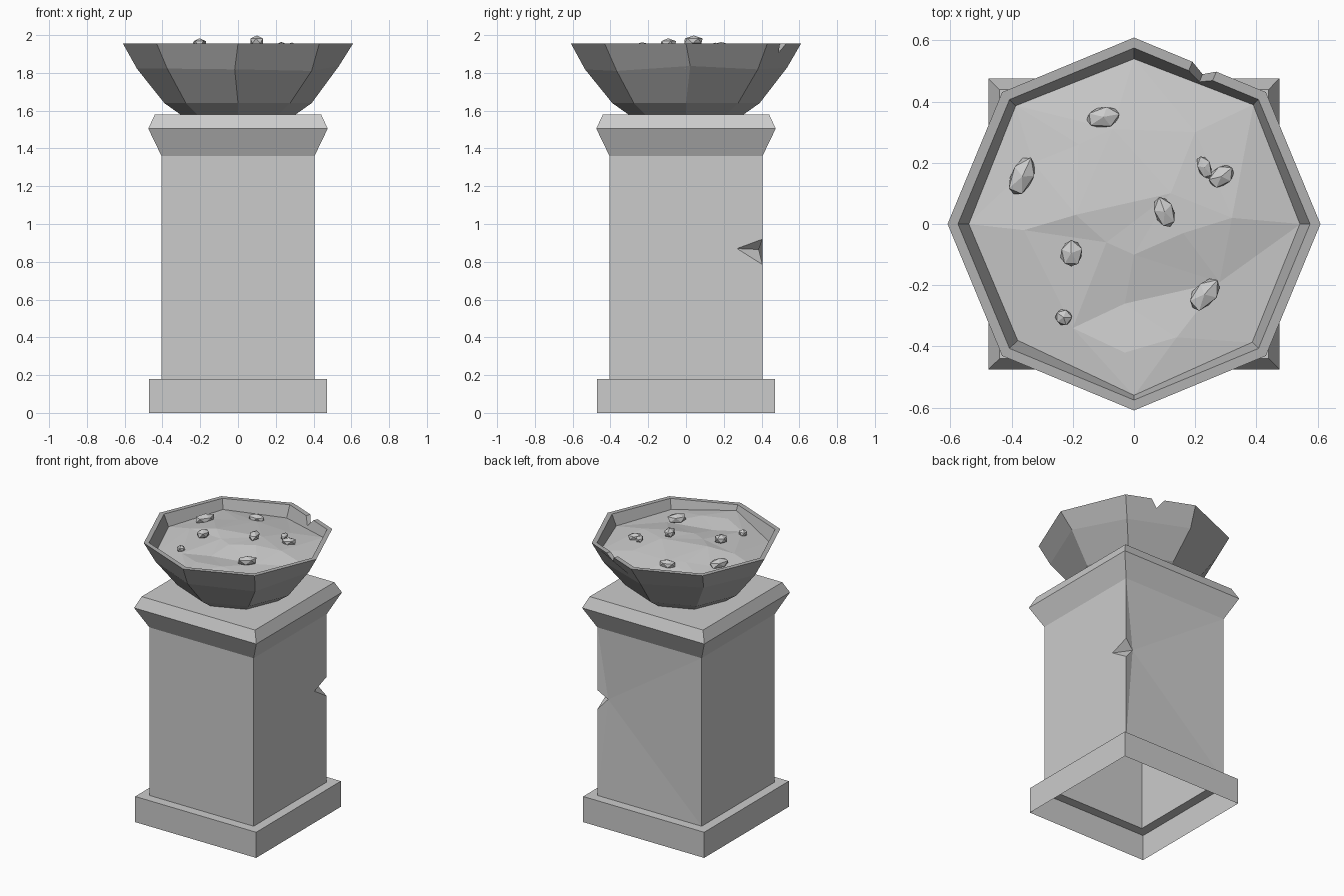
import bpy, bmesh, random
from math import cos, sin, pi, radians
from mathutils import Vector, Matrix
from mathutils.geometry import delaunay_2d_cdt

random.seed(4)
cube = bpy.data.objects.get("Cube")
if cube:
    bpy.data.objects.remove(cube, do_unlink=True)


def material(name, value):
    mat = bpy.data.materials.new(name)
    mat.use_nodes = True
    colour = (value, value, value, 1)
    mat.diffuse_color = colour
    mat.node_tree.nodes["Principled BSDF"].inputs["Base Color"].default_value = colour
    return mat


stone = material("pale_stone", 0.6)
dark_stone = material("dark_stone", 0.44)
sand_grey = material("sand_grey", 0.6)


def build(name, verts, faces, mat, fix_normals=True):
    mesh = bpy.data.meshes.new(name)
    mesh.from_pydata([tuple(v) for v in verts], [], faces)
    if fix_normals:
        bm = bmesh.new()
        bm.from_mesh(mesh)
        bmesh.ops.recalc_face_normals(bm, faces=bm.faces[:])
        bm.to_mesh(mesh)
        bm.free()
    mesh.materials.append(mat)
    obj = bpy.data.objects.new(name, mesh)
    bpy.context.collection.objects.link(obj)
    return obj


def loft(rings, cap_start=False, cap_end=False):
    """Join rings of equal point count into vertices and faces."""
    n = len(rings[0])
    verts = [v for ring in rings for v in ring]
    faces = []
    for k in range(len(rings) - 1):
        for i in range(n):
            j = (i + 1) % n
            faces.append((k * n + i, k * n + j, (k + 1) * n + j, (k + 1) * n + i))
    if cap_start:
        faces.append(tuple(reversed(range(n))))
    if cap_end:
        faces.append(tuple(range(len(verts) - n, len(verts))))
    return verts, faces


def square(half, z):
    return [(x * half, y * half, z) for x, y in ((-1, -1), (1, -1), (1, 1), (-1, 1))]


# Pedestal base (open underneath) and cap
base = loft([square(0.47, 0), square(0.47, 0.18), square(0.405, 0.18)])
build("pedestal_base", *base, stone, False)
cap = loft([square(0.405, 1.36), square(0.475, 1.505), square(0.44, 1.58)], cap_end=True)
build("pedestal_cap", *cap, stone, False)

# Hollow shaft with a chipped back corner
c = 0.405
shaft_verts = square(c, 0.18) + square(c, 1.36) + [
    (c, c, 0.785), (c, 0.27, 0.87), (c, c, 0.92), (0.335, 0.385, 0.865)]
low, tip, high, dent = 8, 9, 10, 11
shaft_faces = [(0, 1, 5, 4), (3, 0, 4, 7), (1, 2, low, tip, high, 6, 5),
               (tip, dent, high), (tip, low, dent)]
back_outline = [high, 6, 7, 3, 2, low]
shaft_faces += [(dent, b, a) for a, b in zip(back_outline[1:], back_outline)]
# The fan follows the back outline the other way round
shaft_faces[5:] = [(f[0], f[2], f[1]) for f in shaft_faces[5:]]
build("pedestal_shaft", shaft_verts, shaft_faces, stone)


# Eight-sided bowl with slightly uneven middle rings
def octagon(r, z, wobble=0.0):
    ring = []
    for i in range(8):
        a = i * pi / 4 + random.uniform(-wobble, wobble) * 3
        ring.append((r * cos(a), r * sin(a), z + random.uniform(-wobble, wobble)))
    return ring


bowl_rings = [octagon(0.305, 1.58), octagon(0.39, 1.64), octagon(0.535, 1.825, 0.016),
              octagon(0.609, 1.955), octagon(0.575, 1.955), octagon(0.515, 1.82)]
bowl = build("bowl", *loft(bowl_rings, True, True), dark_stone)

# Small notch broken out of the rim
outward = Vector((cos(radians(67.5)), sin(radians(67.5)), 0))
along = Vector((outward.y, -outward.x, 0))
centre = Vector((0.225, 0.505, 0))
profile = [(-0.055, 1.97), (0.055, 1.97), (0.005, 1.905)]
notch_rings = [[centre + outward * d + along * s + Vector((0, 0, z)) for s, z in profile]
               for d in (-0.07, 0.1)]
cutter = build("notch_cutter", *loft(notch_rings, True, True), dark_stone)
cutter.hide_render = True
mod = bowl.modifiers.new("notch", "BOOLEAN")
mod.operation = "DIFFERENCE"
mod.solver = "EXACT"
mod.object = cutter
bpy.context.view_layer.objects.active = bowl
bpy.ops.object.modifier_apply(modifier=mod.name)
bpy.data.objects.remove(cutter, do_unlink=True)

# Uneven sand: edge heights by direction, then inner bumps
edge_z = [1.88, 1.9, 1.875, 1.89, 1.875, 1.87, 1.92, 1.89]
points = []
for i, z in enumerate(edge_z):
    r = 0.577 - (1.955 - z) * 0.44
    points.append(Vector((r * cos(i * pi / 4), r * sin(i * pi / 4), z)))
points += [Vector(p) for p in (
    (-.18, .26, 1.92), (-.07, .31, 1.92), (.12, .1, 1.945), (-.19, .03, 1.945),
    (-.09, -.06, 1.935), (0, -.1, 1.935), (.16, -.03, 1.945), (-.03, -.26, 1.905),
    (.28, -.19, 1.905), (.14, -.37, 1.92), (-.03, -.42, 1.925), (-.2, -.34, 1.91),
    (-.36, -.02, 1.92), (.32, .02, 1.93), (.2, .3, 1.915), (-.33, .2, 1.91))]
tris = delaunay_2d_cdt([p.xy for p in points], [], [list(range(8))], 1, 1e-5)
heights = [points[src[0]].z for src in tris[3]]
sand_verts = [(p.x, p.y, z) for p, z in zip(tris[0], heights)]
build("sand", sand_verts, [tuple(f) for f in tris[2]], sand_grey, False)

# Faceted pebbles: x, y, top height, half length, half width, turn
pebbles = [(-.1, .35, 1.95, .064, .038, 10), (-.365, .155, 1.955, .072, .043, 65),
           (.23, .185, 1.965, .044, .025, 110), (.285, .155, 1.96, .05, .034, 40),
           (.1, .04, 1.998, .056, .036, 110), (-.205, -.095, 1.985, .046, .04, 90),
           (.23, -.23, 1.965, .068, .042, 48), (-.23, -.305, 1.945, .03, .029, 0)]
for n, (x, y, top, length, width, turn) in enumerate(pebbles, 1):
    bm = bmesh.new()
    bmesh.ops.create_icosphere(bm, subdivisions=1, radius=1)
    for v in bm.verts:
        v.co *= random.uniform(0.92, 1.06)
    height = width * 0.8
    place = (Matrix.Translation((x, y, top - height)) @ Matrix.Rotation(radians(turn), 4, "Z")
             @ Matrix.Diagonal((length, width, height, 1)))
    bm.transform(place)
    mesh = bpy.data.meshes.new(f"pebble_{n}")
    bm.to_mesh(mesh)
    bm.free()
    mesh.materials.append(sand_grey)
    bpy.context.collection.objects.link(bpy.data.objects.new(f"pebble_{n}", mesh))
